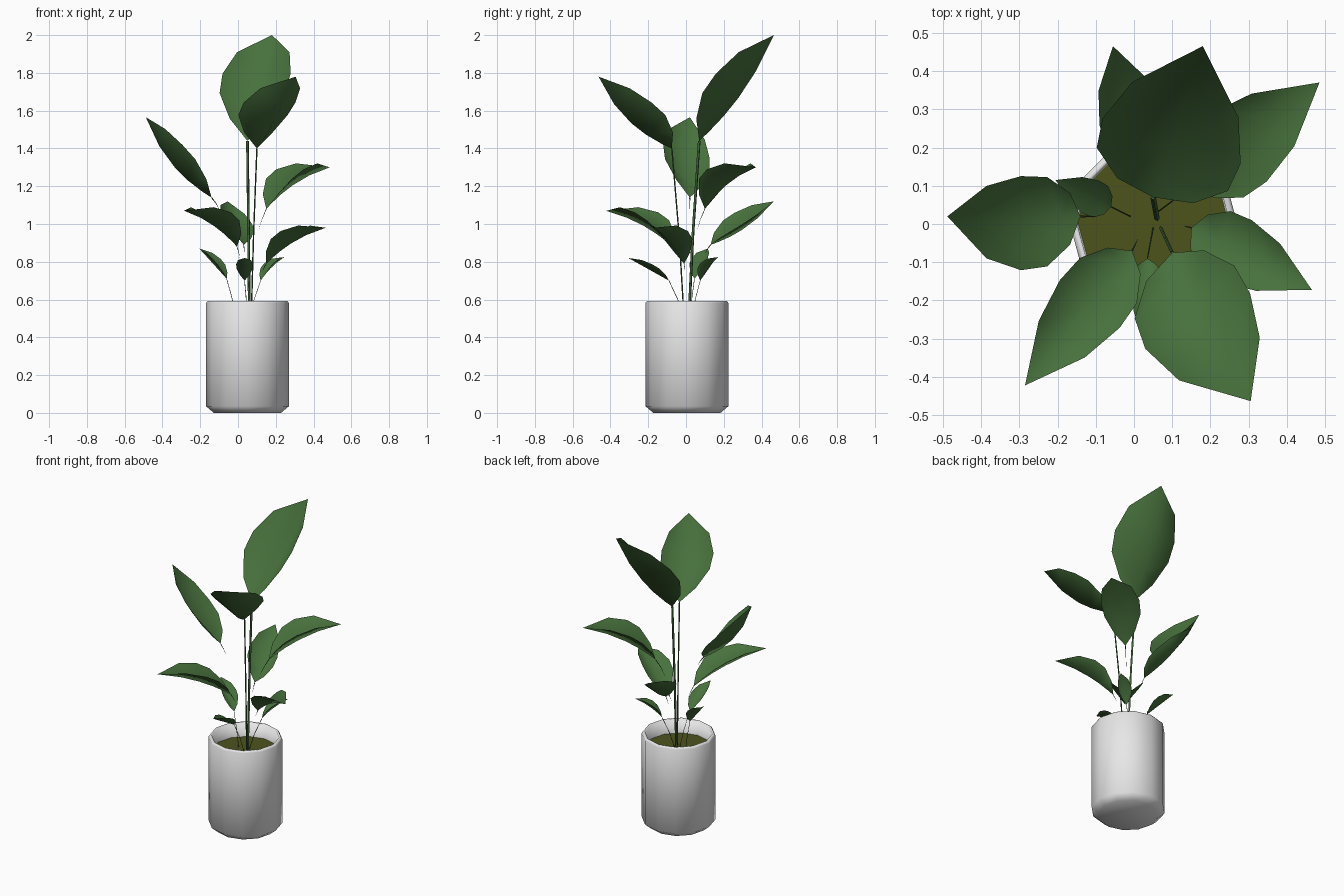
import bpy, bmesh, math
from mathutils import Vector

cube = bpy.data.objects.get("Cube")
if cube:
    bpy.data.objects.remove(cube, do_unlink=True)


def material(name, rgb):
    m = bpy.data.materials.new(name)
    m.use_nodes = True
    m.diffuse_color = (*rgb, 1)
    node = m.node_tree.nodes["Principled BSDF"]
    node.inputs["Base Color"].default_value = (*rgb, 1)
    node.inputs["Roughness"].default_value = 0.7
    return m


WHITE = material("white_ceramic", (0.87, 0.87, 0.87))
SOIL = material("olive_soil", (0.075, 0.088, 0.012))
GREEN = material("leaf_green", (0.063, 0.163, 0.045))
STEM = material("stem_green", (0.05, 0.12, 0.04))


def finish(bm, name, mat):
    mesh = bpy.data.meshes.new(name)
    bm.to_mesh(mesh)
    bm.free()
    mesh.materials.append(mat)
    obj = bpy.data.objects.new(name, mesh)
    bpy.context.collection.objects.link(obj)
    bpy.ops.object.select_all(action="DESELECT")
    obj.select_set(True)
    bpy.context.view_layer.objects.active = obj
    bpy.ops.object.shade_smooth()


CENTRE = Vector((0.05, 0.005, 0))
SIDES = 12


def lathe(name, profile, mat):
    """Revolve a radius/height profile; a radius of zero closes with a cap."""
    bm = bmesh.new()
    rings = []
    for r, z in profile:
        count = SIDES if r else 1
        rings.append([bm.verts.new(CENTRE + Vector((
            r * math.cos(math.tau * i / SIDES),
            r * math.sin(math.tau * i / SIDES), z))) for i in range(count)])
    for a, b in zip(rings, rings[1:]):
        for i in range(SIDES):
            j = (i + 1) % SIDES
            corners = [a[i % len(a)], a[j % len(a)], b[j % len(b)], b[i % len(b)]]
            bm.faces.new(list(dict.fromkeys(corners)))
    bmesh.ops.recalc_face_normals(bm, faces=bm.faces)
    finish(bm, name, mat)


# Leaf rows: position along the midrib and relative half width
ROWS = [(0, 0), (0.1, 0.55), (0.27, 0.95), (0.45, 1), (0.7, 0.77), (1, 0)]


def leaf(name, base, tip, half_width, roll, bend, sway):
    """Folded blade: an arched midrib with both edges raised."""
    base, tip = Vector(base), Vector(tip)
    along = tip - base
    flat = Vector((along.x, along.y, 0)).normalized()
    side = Vector((flat.y, -flat.x, 0))
    normal = side.cross(along).normalized()
    lift = (normal + Vector((0, 0, 1))).normalized() * half_width * 0.75
    arch = normal * bend + side * sway
    side = (side + Vector((0, 0, roll))) * half_width
    bm = bmesh.new()
    rows = []
    for t, w in ROWS:
        mid = base + along * t + arch * 4 * t * (1 - t)
        points = [mid - side * w + lift * w, mid, mid + side * w + lift * w] if w else [mid]
        rows.append([bm.verts.new(p) for p in points])
    for a, b in zip(rows, rows[1:]):
        for k in (0, 1):
            corners = [a[min(k, len(a) - 1)], a[min(k + 1, len(a) - 1)],
                       b[min(k + 1, len(b) - 1)], b[min(k, len(b) - 1)]]
            bm.faces.new(list(dict.fromkeys(corners)))
    finish(bm, name, GREEN)


def stalk(name, foot, top, radius, foot_scale):
    """Thin tapered stalk with a slight outward bend."""
    foot, top = Vector(foot), Vector(top)
    middle = foot.lerp(top, 0.5)
    middle.xy = foot.xy.lerp(top.xy, 0.42)
    curve = bpy.data.curves.new(name, "CURVE")
    curve.dimensions = "3D"
    curve.bevel_depth = radius
    curve.bevel_resolution = 0
    curve.use_fill_caps = True
    spline = curve.splines.new("POLY")
    spline.points.add(2)
    taper = (foot_scale, (foot_scale + 0.8) / 2, 0.8)
    for point, co, scale in zip(spline.points, (foot, middle, top), taper):
        point.co = (*co, 1)
        point.radius = scale
    curve.materials.append(STEM)
    bpy.context.collection.objects.link(bpy.data.objects.new(name, curve))


# Pot and soil
lathe("pot", [(0, 0), (0.178, 0), (0.219, 0.035), (0.219, 0.582),
              (0.212, 0.592), (0.2, 0.592), (0.196, 0.48)], WHITE)
lathe("soil", [(0, 0.5), (0.197, 0.5)], SOIL)

# Leaves: base, tip, (half width, roll, bend, sway), stalk foot, (stalk radius, foot scale)
PLANT = {
    "top_back": ((.05, .07, 1.44), (.18, .465, 2), (.19, 0, -.04, 0), (.06, .015, .5), (.009, .8)),
    "top_front": ((.1, -.075, 1.4), (.305, -.463, 1.78), (.155, 0, -.05, .025),
                  (.07, -.01, .5), (.005, .8)),
    "left": ((-.14, .02, 1.14), (-.488, .02, 1.565), (.123, -.3, -.05, -.018),
             (-.1, .02, 1.08), (.004, .1)),
    "back_left": ((.15, .1, 1.08), (.485, .37, 1.3), (.115, 0, .03, 0), (.11, .06, .97), (.003, .1)),
    "front_right": ((-.005, -.07, .88), (-.285, -.422, 1.07), (.1, 0, .025, 0),
                    (.01, -.04, .82), (.003, .1)),
    "front_left": ((.15, -.01, .79), (.465, -.172, .98), (.09, 0, .025, 0),
                   (.13, -.005, .75), (.003, .1)),
    "back": ((.03, .13, .89), (-.055, .465, 1.12), (.085, -.35, -.03, 0), (.035, .1, .84), (.003, .1)),
    "small_right": ((-.06, .045, .71), (-.205, .115, .87), (.048, 0, 0, 0), (-.01, .02, .5), (.002, 1)),
    "small_back": ((.12, .075, .7), (.245, .17, .825), (.04, 0, .01, 0), (.06, .03, .5), (.002, 1)),
    "small_front": ((.035, -.09, .7), (.035, -.305, .82), (.045, 0, 0, 0), (.05, -.01, .5), (.002, 1)),
}
for part, (base, tip, shape, foot, thickness) in PLANT.items():
    leaf(part + "_leaf", base, tip, *shape)
    stalk(part + "_stalk", foot, base, *thickness)
